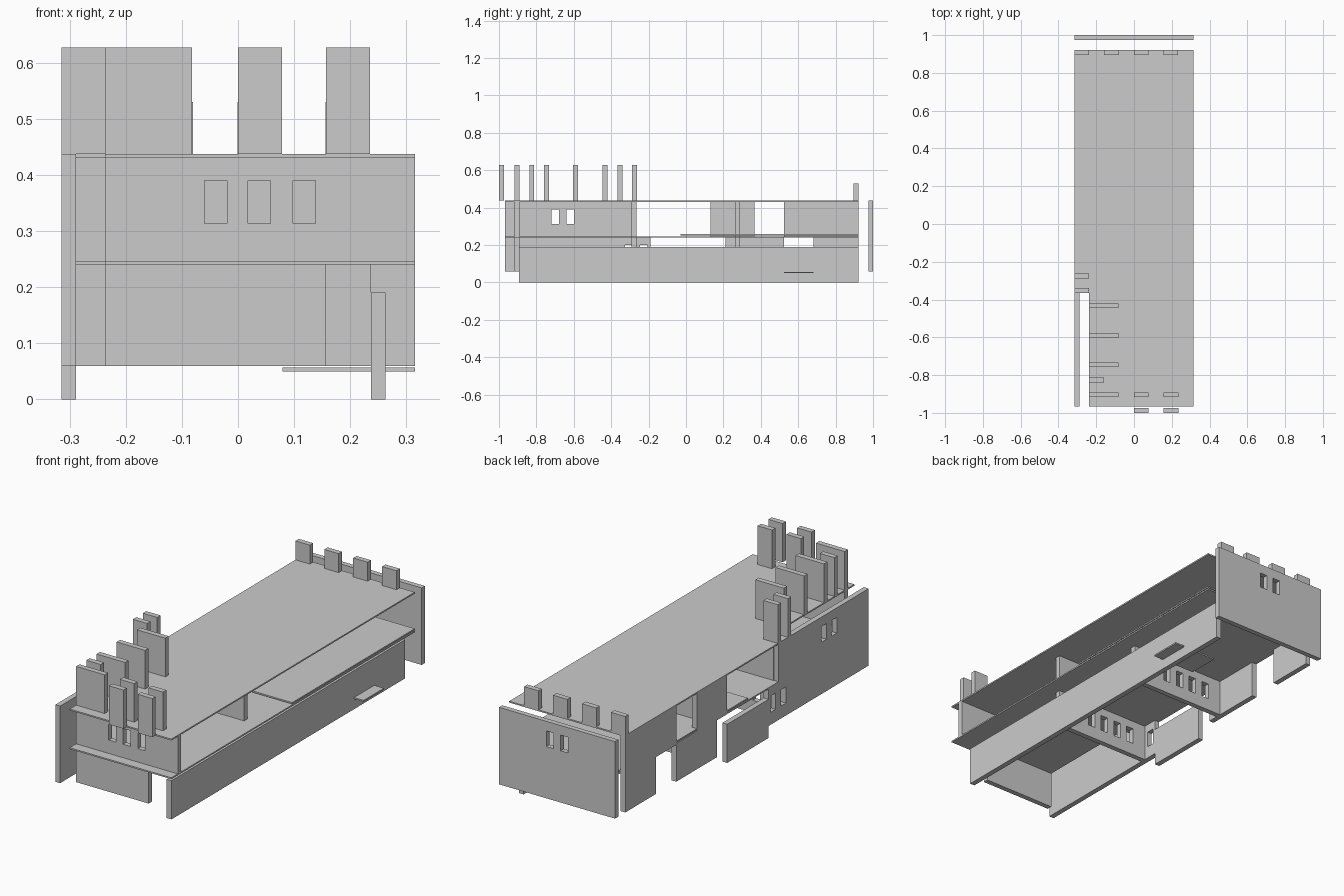
import bpy, bmesh, math
from mathutils import Vector

if "Cube" in bpy.data.objects:
    bpy.data.objects.remove(bpy.data.objects["Cube"])

T = 0.026      # wall thickness
S = 0.007      # slab thickness


def panel(name, axis, pos, thick, u, v, holes=()):
    """Flat panel normal to axis; u, v are its in-plane ranges, holes are (u0, u1, v0, v1)."""
    us = sorted({*u, *[c for h in holes for c in h[:2]]})
    vs = sorted({*v, *[c for h in holes for c in h[2:]]})

    def place(a, b):
        return {'x': (pos, a, b), 'y': (a, pos, b), 'z': (a, b, pos)}[axis]

    bm = bmesh.new()
    for a, b in zip(us, us[1:]):
        for c, d in zip(vs, vs[1:]):
            m, n = (a + b) / 2, (c + d) / 2
            if any(h[0] < m < h[1] and h[2] < n < h[3] for h in holes):
                continue
            bm.faces.new([bm.verts.new(place(*p)) for p in ((a, c), (b, c), (b, d), (a, d))])
    bmesh.ops.remove_doubles(bm, verts=bm.verts[:], dist=1e-5)
    ext = bmesh.ops.extrude_face_region(bm, geom=bm.faces[:], use_keep_orig=True)
    step = Vector([thick if k == axis else 0 for k in 'xyz'])
    bmesh.ops.translate(bm, vec=step, verts=[g for g in ext['geom'] if isinstance(g, bmesh.types.BMVert)])
    bmesh.ops.recalc_face_normals(bm, faces=bm.faces[:])
    bmesh.ops.dissolve_limit(bm, angle_limit=math.radians(1), verts=bm.verts[:], edges=bm.edges[:])
    me = bpy.data.meshes.new(name)
    bm.to_mesh(me)
    bm.free()
    ob = bpy.data.objects.new(name, me)
    bpy.context.collection.objects.link(ob)
    return ob


def windows(starts, z0, z1):
    return [(s, s + 0.04, z0, z1) for s in starts]


# roof and floor slabs, notched at the front left corner
notch = [(-0.315, -0.237, -0.967, -0.362)]
panel("roof_slab", 'z', 0.430, S, (-0.315, 0.315), (-0.967, 0.921), notch)
panel("floor_slab", 'z', 0.240, S, (-0.315, 0.315), (-0.967, 0.921), notch)
panel("raised_floor", 'z', 0.251, S, (-0.315, 0.315), (-0.03, 0.921))
panel("side_ledge", 'z', 0.050, S, (0.079, 0.315), (0.525, 0.682))

# end walls
panel("back_wall", 'y', 0.975, 0.025, (-0.315, 0.315), (0.059, 0.437),
      windows((-0.06, 0.018), 0.313, 0.39))
panel("front_upper_wall", 'y', -0.917, T, (-0.237, 0.315), (0.247, 0.430),
      windows((-0.06, 0.018, 0.098), 0.313, 0.39))
panel("front_lower_wall", 'y', -0.917, T, (-0.237, 0.157), (0.059, 0.240))

# side walls
panel("right_lower_wall", 'x', 0.237, T, (-0.892, 0.921), (0, 0.19))
panel("left_front_wall", 'x', -0.315, T, (-0.967, -0.19), (0.059, 0.437),
      [(-0.268, -0.19, 0.24, 0.437)] + windows((-0.72, -0.64), 0.313, 0.39)
      + windows((-0.325, -0.245), 0.12, 0.2))
panel("left_low_wall", 'x', -0.315, T, (-0.19, 0.13), (0, 0.19))
panel("left_middle_lower_wall", 'x', -0.315, T, (0.21, 0.525), (0.059, 0.240))
panel("left_middle_upper_wall", 'x', -0.315, T, (0.13, 0.365), (0.247, 0.430))
panel("left_rear_wall", 'x', -0.315, T, (0.525, 0.921), (0.059, 0.430),
      [(0.525, 0.682, 0.059, 0.240)])

# cross walls between the floors and below them
for label, y, end in (("front", -0.291, 0.237), ("rear", 0.262, 0.0)):
    panel(label + "_cross_wall_upper", 'y', y, T, (-0.289, end), (0.247, 0.430))
    panel(label + "_cross_wall_lower", 'y', y, T, (-0.289, 0.237), (0.059, 0.240),
          windows((-0.217, -0.138, -0.06, 0.018), 0.12, 0.2))

# upright tabs above the roof: (left x, width, front y)
tabs = [(-0.315, 0.078, -0.288), (-0.315, 0.078, -0.366),
        (-0.237, 0.155, -0.446), (-0.237, 0.155, -0.603),
        (-0.237, 0.155, -0.758), (-0.237, 0.078, -0.838),
        (-0.237, 0.155, -0.917), (0, 0.078, -0.917), (0.157, 0.078, -0.917),
        (0, 0.078, -1.0), (0.157, 0.078, -1.0)]
for i, (x, w, y) in enumerate(tabs):
    panel(f"front_tab_{i + 1}", 'y', y, T, (x, x + w), (0.437, 0.627))
for i in range(4):
    x = -0.315 + i * 0.157
    panel(f"rear_tab_{i + 1}", 'y', 0.895, T, (x, x + 0.078), (0.437, 0.53))
